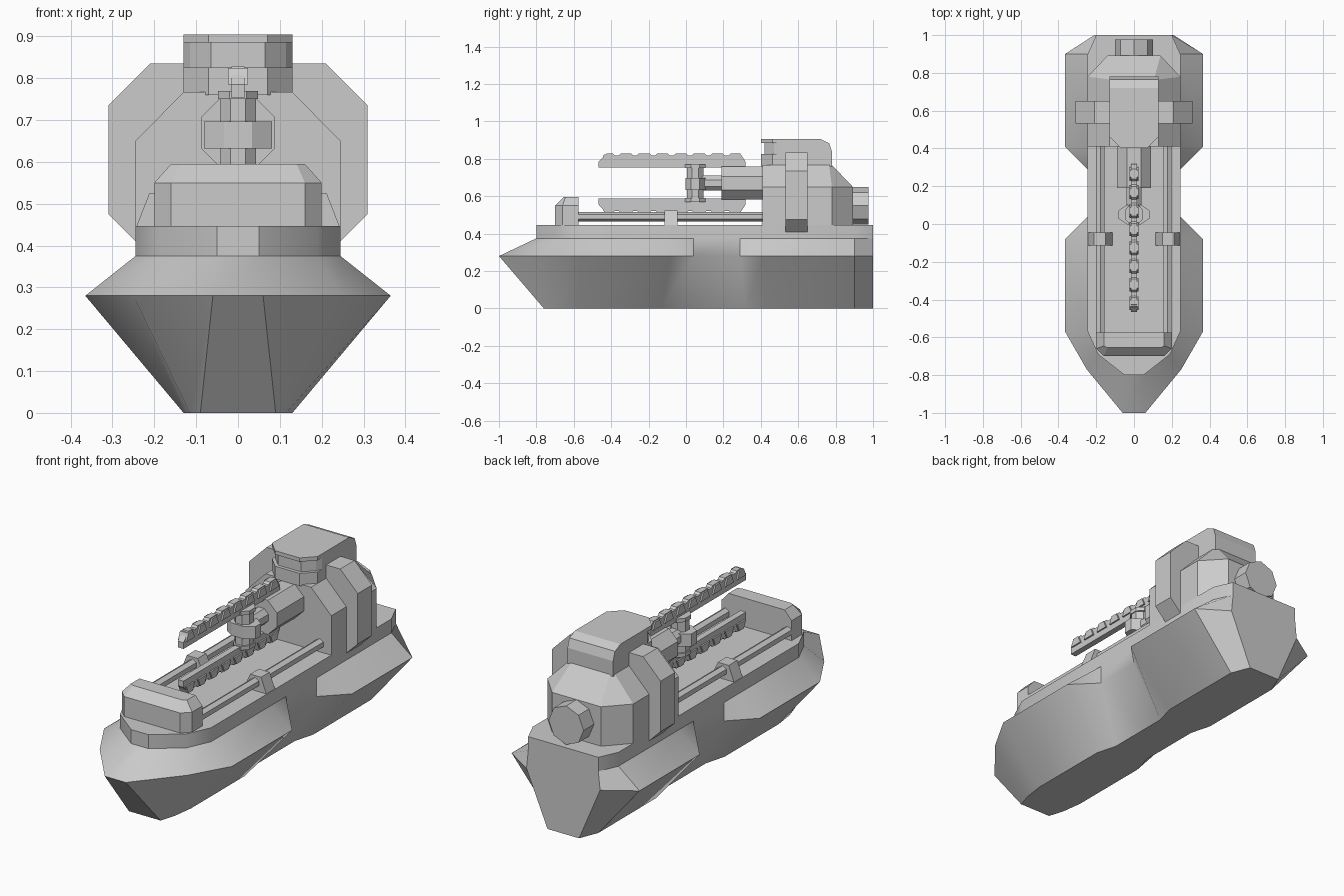
import bpy, bmesh, math

if "Cube" in bpy.data.objects:
    bpy.data.objects.remove(bpy.data.objects["Cube"])


def finish(name, bm, smooth=None):
    bmesh.ops.recalc_face_normals(bm, faces=bm.faces)
    me = bpy.data.meshes.new(name)
    bm.to_mesh(me)
    bm.free()
    ob = bpy.data.objects.new(name, me)
    bpy.context.collection.objects.link(ob)
    if smooth:
        bpy.ops.object.select_all(action='DESELECT')
        ob.select_set(True)
        bpy.context.view_layer.objects.active = ob
        bpy.ops.object.shade_smooth_by_angle(angle=math.radians(smooth))
    return ob


def loft(name, rings, smooth=None):
    """Closed skin through rings of 3D points."""
    bm = bmesh.new()
    vs = [[bm.verts.new(p) for p in r] for r in rings]
    n = len(vs[0])
    for a, b in zip(vs, vs[1:]):
        for i in range(n):
            j = (i + 1) % n
            bm.faces.new((a[i], a[j], b[j], b[i]))
    bm.faces.new(vs[0])
    bm.faces.new(vs[-1])
    return finish(name, bm, smooth)


def mirrored(half, z):
    """Plan outline from its right half, at height z."""
    return [(x, y, z) for x, y in half] + [(-x, y, z) for x, y in reversed(half)]


def prism(name, prof, axis, lo, hi):
    put = {'x': lambda a, b, t: (t, a, b),
           'y': lambda a, b, t: (a, t, b),
           'z': lambda a, b, t: (a, b, t)}[axis]
    return loft(name, [[put(a, b, t) for a, b in prof] for t in (lo, hi)])


def ngon(n, cx, cy, rx, ry=None, turn=0.0):
    ry = ry or rx
    return [(cx + rx * math.cos(2 * math.pi * (i + turn) / n),
             cy + ry * math.sin(2 * math.pi * (i + turn) / n)) for i in range(n)]


def box(name, x0, x1, y0, y1, z0, z1):
    return prism(name, [(x0, y0), (x1, y0), (x1, y1), (x0, y1)], 'z', z0, z1)


# Hull: keel, knuckle and deck outlines with a pinched waist
keel = [(.09, -.76), (.115, -.68), (.13, -.57), (.13, -.13), (.1, -.02),
        (.1, .32), (.13, .43), (.13, .9), (.09, 1)]
knuckle = [(.06, -1), (.25, -.77), (.365, -.57), (.365, -.08), (.245, .04),
           (.245, .29), (.365, .41), (.365, .9), (.21, 1)]
deck = [(.05, -.8), (.19, -.69), (.245, -.57), (.245, -.08), (.245, .04),
        (.245, .29), (.245, .41), (.245, .9), (.2, 1)]
loft("hull", [mirrored(keel, 0), mirrored(knuckle, .28),
              mirrored(deck, .375), mirrored(deck, .447)], 32)

# Chamfered bow box
plan = [(.16, -.7), (.2, -.66), (.2, -.575)]
cap = [(.14, -.655), (.16, -.645), (.16, -.575)]
loft("bow_box", [mirrored(plan, .44), mirrored(plan, .55), mirrored(cap, .595)])

# Deck rails and their clamps
for s, side in ((-1, "left"), (1, "right")):
    prism(side + "_rail", ngon(6, s * .178, .49, .025, turn=.5), 'y', -.58, .42)
    prism(side + "_clamp", [(s * .11, .44), (s * .245, .44),
                            (s * .212, .525), (s * .15, .525)], 'y', -.115, -.045)

# Superstructure with faceted rear
base = [(.245, .41), (.245, .78), (.14, .892)]
roof = [(.13, .41), (.13, .765), (.11, .78)]
loft("cabin", [mirrored(base, .44), mirrored(base, .65), mirrored(roof, .767)], 32)

# Bridge on top: sill, recessed window band, cap
front = [(.07, .402), (.13, .463)]
sill = front + [(.13, .78)]
prism("bridge_sill", [(x, y) for x, y, z in mirrored(sill, 0)], 'z', .76, .825)
band = [(.065, .42), (.115, .47), (.13, .5), (.13, .78)]
loft("bridge_windows", [mirrored(band, .82), mirrored(band, .84),
                        mirrored(band[:3] + [(.13, .765)], .885)])
loft("bridge_cap", [mirrored(front + [(.13, .762)], .885),
                    mirrored(front + [(.13, .72)], .905)])
loft("bridge_rear", [mirrored([(.13, .5), (.13, .78)], .8),
                     mirrored([(.13, .5), (.13, .78)], .84),
                     mirrored([(.13, .5), (.13, .72)], .905)])

# Octagonal rib wrapping the cabin
half = [(.21, .41), (.245, .41), (.31, .475), (.31, .735), (.21, .835)]
prism("side_ribs", half + [(-x, z) for x, z in reversed(half)], 'y', .533, .65)

# Stern drum
prism("stern_drum", ngon(8, 0, .55, .1), 'y', .84, .977)

# Barrel and its thin neck
prism("barrel", ngon(8, 0, .67, .096, turn=.5), 'y', .19, .42)
prism("barrel_neck", ngon(8, 0, .67, .044, turn=.5), 'y', .08, .2)

# Vertical hub holding the two racks
prism("hub_stem", ngon(8, 0, .05, .047, turn=.5), 'z', .585, .755)
prism("hub_collar", ngon(8, 0, .05, .088, .058, turn=.5), 'z', .632, .697)
for s, side in ((-1, "lower"), (1, "upper")):
    z = sorted((.67 + s * .08, .67 + s * .1))
    prism(side + "_hub_flange", ngon(8, 0, .05, .052, .06, turn=.5), 'z', *z)
    box(side + "_hub_pin", -.016, .016, .02, .08,
        *sorted((.67 + s * .07, .67 + s * .13)))

    # Toothed rack: bar with shallow notches plus raised teeth
    top, low, edge = .67 + s * .158, .67 + s * .083, .67 + s * .115
    prof = [(-.467, low), (-.467, edge), (-.425, top)]
    for i in range(7):
        y = -.37 + i * .098
        prof += [(y - .02, top), (y - .01, top - s * .01),
                 (y + .01, top - s * .01), (y + .02, top)]
    prof += [(.29, top), (.318, edge), (.318, low)]
    prism(side + "_rack", prof, 'x', -.016, .016)
    for i in range(8):
        y = -.42 + i * .098
        tooth = [(y - .035, edge), (y + .035, edge),
                 (y + .018, top - s * .004), (y - .018, top - s * .004)]
        prism(f"{side}_rack_tooth_{i + 1}", tooth, 'x', -.024, .024)
